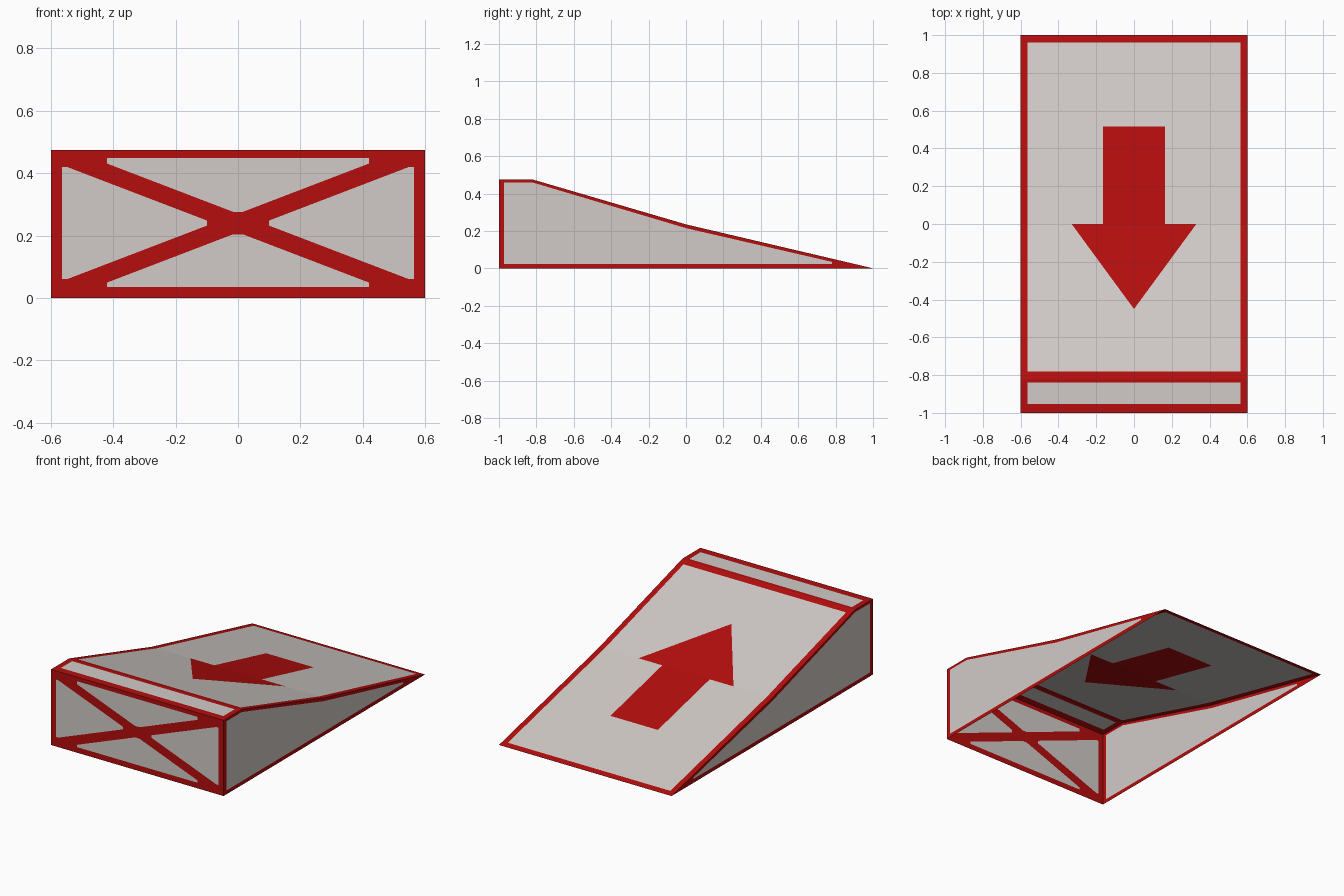
import bpy, bmesh
from mathutils import Vector

if "Cube" in bpy.data.objects:
    bpy.data.objects.remove(bpy.data.objects["Cube"])


def material(name, rgb):
    m = bpy.data.materials.new(name)
    m.diffuse_color = (*rgb, 1)
    m.use_nodes = True
    m.node_tree.nodes["Principled BSDF"].inputs["Base Color"].default_value = m.diffuse_color
    return m


MATS = [material("pale grey", (0.64, 0.60, 0.575)), material("red", (0.46, 0.004, 0.004))]
W = 0.6                                                      # half width
PROFILE = [(-1, 0.475), (-0.82, 0.475), (0, 0.235), (1, 0)]  # top line (y, z)
INNER = [(-1, 0.459), (-0.82, 0.459), (0, 0.215), (0.8, 0.03), (1, -0.016)]


def panel(name, quads, axes, cuts, is_red):
    """Thin sheet cut along 2D lines in the given axes, then coloured by a rule."""
    a, b = axes
    bm = bmesh.new()
    for q in quads:
        bm.faces.new([bm.verts.new(p) for p in q])
    bmesh.ops.remove_doubles(bm, verts=bm.verts[:], dist=1e-5)
    for (p0, q0), (p1, q1) in cuts:
        co, no = Vector(), Vector()
        co[a], co[b] = p0, q0
        no[a], no[b] = q0 - q1, p1 - p0
        bmesh.ops.bisect_plane(bm, geom=bm.verts[:] + bm.edges[:] + bm.faces[:],
                               plane_co=co, plane_no=no.normalized(), dist=1e-5)
    for f in bm.faces:
        c = f.calc_center_median()
        f.material_index = int(is_red(c[a], c[b]))
    me = bpy.data.meshes.new(name)
    bm.to_mesh(me)
    bm.free()
    for m in MATS:
        me.materials.append(m)
    ob = bpy.data.objects.new(name, me)
    bpy.context.collection.objects.link(ob)
    return ob


def across(*vals):      # cuts at constant first coordinate
    return [((v, 0), (v, 1)) for v in vals]


def along(*vals):       # cuts at constant second coordinate
    return [((0, v), (1, v)) for v in vals]


# Deck: flat lip and bent slope, with border, stripe and arrow
def deck_red(x, y):
    border = abs(x) > 0.565 or y > 0.962 or y < -0.952 or -0.84 < y < -0.782
    shaft = abs(x) < 0.165 and 0 < y < 0.515
    head = -0.45 < y < 0 and abs(x) < 0.33 * (y + 0.45) / 0.45
    return border or shaft or head


deck_quads = [[(-W, y0, z0), (W, y0, z0), (W, y1, z1), (-W, y1, z1)]
              for (y0, z0), (y1, z1) in zip(PROFILE, PROFILE[1:])]
deck_cuts = (across(-0.565, 0.565, -0.165, 0.165)
             + along(0.962, -0.952, -0.84, -0.782, 0.515)
             + [((0, -0.45), (s * 0.33, 0)) for s in (-1, 1)])
panel("ramp_deck", deck_quads, (0, 1), deck_cuts, deck_red)


# Front: framed panel with a cross brace
MID, SLOPE, HALF = 0.24, 0.383, 0.03


def front_red(x, z):
    u, w = abs(x), abs(z - MID)
    frame = u > 0.565 or z < 0.035 or z > 0.449
    bar = abs(w - SLOPE * u) < HALF
    hub = u < 0.1 and w < 0.036
    corner = (w > SLOPE * u and u > 0.42) or (w < SLOPE * u and w > 0.18)
    return frame or bar or hub or corner


front_cuts = (across(-0.565, 0.565, -0.42, 0.42, -0.1, 0.1)
              + along(0.035, 0.449, MID - 0.036, MID + 0.036, MID - 0.18, MID + 0.18)
              + [((0, MID + h), (1, MID + h + s))
                 for s in (-SLOPE, SLOPE) for h in (-HALF, HALF)])
panel("front_panel", [[(-W, -1, 0), (W, -1, 0), (W, -1, 0.475), (-W, -1, 0.475)]],
      (0, 2), front_cuts, front_red)


# Sides: grey wedges edged in red
def side_red(y, z):
    for (y0, z0), (y1, z1) in zip(INNER, INNER[1:]):
        if y0 <= y <= y1:
            top = z0 + (z1 - z0) * (y - y0) / (y1 - y0)
    return y < -0.972 or y > 0.78 or z < 0.024 or z > top


side_cuts = across(-0.972, 0.78) + along(0.024) + list(zip(INNER[:3], INNER[1:4]))
for name, x in (("right_side", W), ("left_side", -W)):
    quads = []
    for (y0, z0), (y1, z1) in zip(PROFILE, PROFILE[1:]):
        q = [(x, y0, 0), (x, y1, 0), (x, y1, z1), (x, y0, z0)]
        if z1 == 0:
            q.pop(2)
        quads.append(q if x > 0 else q[::-1])
    panel(name, quads, (1, 2), side_cuts, side_red)
